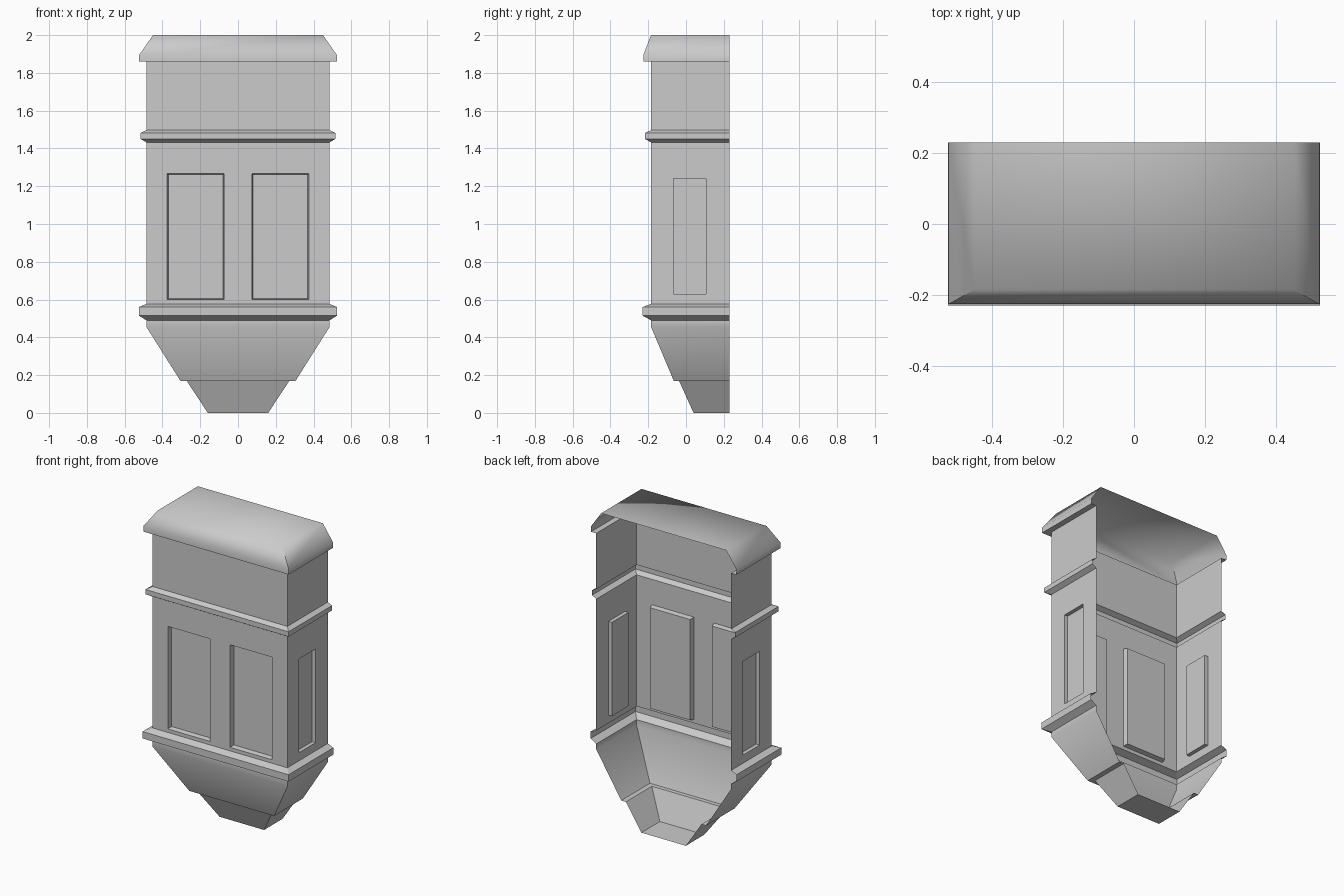
import bpy, bmesh, math
from mathutils import Vector

if "Cube" in bpy.data.objects:
    bpy.data.objects.remove(bpy.data.objects["Cube"])

BACK = 0.23            # open rear plane
W, F = 0.485, -0.185   # wall half width, wall front y


def finish(name, bm, smooth=None):
    bmesh.ops.remove_doubles(bm, verts=bm.verts, dist=1e-5)
    me = bpy.data.meshes.new(name)
    bm.to_mesh(me)
    bm.free()
    ob = bpy.data.objects.new(name, me)
    bpy.context.collection.objects.link(ob)
    if smooth:
        bpy.ops.object.select_all(action='DESELECT')
        ob.select_set(True)
        bpy.context.view_layer.objects.active = ob
        bpy.ops.object.shade_smooth_by_angle(angle=math.radians(smooth))
    return ob


def shell(name, profile, cap=None, smooth=None):
    """Three-sided open-backed sweep; profile = (half width, front y, z)."""
    bm = bmesh.new()
    rings = [[bm.verts.new(p) for p in
              ((-w, BACK, z), (-w, f, z), (w, f, z), (w, BACK, z))]
             for w, f, z in profile]
    for a, b in zip(rings, rings[1:]):
        for i in range(3):
            bm.faces.new((a[i], a[i + 1], b[i + 1], b[i]))
    if cap == 'top':
        bm.faces.new(rings[-1])
    elif cap == 'bottom':
        bm.faces.new(rings[0][::-1])
    return finish(name, bm, smooth)


def panel_wall(bm, origin, u, inward, us, zs, depth, taper):
    """Flat wall split by cuts; odd columns of the middle row are recessed."""
    def pt(a, z, d=0):
        return bm.verts.new(Vector(origin) + Vector(u) * a
                            + Vector((0, 0, z)) + Vector(inward) * d)
    for i in range(len(us) - 1):
        for j in range(len(zs) - 1):
            a, b, c, d = us[i], us[i + 1], zs[j], zs[j + 1]
            outer = [(a, c), (b, c), (b, d), (a, d)]
            if i % 2 == 0 or j != 1:
                bm.faces.new([pt(*p) for p in outer])
                continue
            t = taper
            inner = [(a + t, c + t), (b - t, c + t), (b - t, d - t), (a + t, d - t)]
            bm.faces.new([pt(*p, depth) for p in inner])
            for k in range(4):
                m = (k + 1) % 4
                bm.faces.new((pt(*outer[k]), pt(*outer[m]),
                              pt(*inner[m], depth), pt(*inner[k], depth)))


# stepped tapering base
shell("base_corbel", [(0.16, 0.04, 0), (0.272, -0.037, 0.17), (0.305, -0.065, 0.17),
                      (W, F, 0.455), (W, F, 0.49)], cap='bottom', smooth=35)
# mouldings
shell("lower_moulding", [(W, F, 0.49), (0.525, -0.23, 0.515),
                         (0.525, -0.23, 0.56), (W, F, 0.577)])
shell("upper_moulding", [(W, F, 1.432), (0.515, -0.216, 1.45),
                         (0.515, -0.216, 1.482), (W, F, 1.497)])

# main walls with recessed window panels
bm = bmesh.new()
panel_wall(bm, (0, F, 0), (1, 0, 0), (0, 1, 0),
           (-W, -0.375, -0.073, 0.073, 0.375, W), (0.577, 0.6, 1.267, 1.432), 0.03, 0.006)
for s in (-1, 1):
    ys = (F, -0.065, 0.105, BACK)
    panel_wall(bm, (s * W, 0, 0), (0, s, 0), (-s, 0, 0),
               ys if s > 0 else tuple(-y for y in reversed(ys)),
               (0.577, 0.63, 1.24, 1.432), 0.025, 0.0)
finish("window_walls", bm)

# plain upper walls
shell("upper_walls", [(W, F, 1.497), (W, F, 1.86)])
# eave underside and smooth-shaded roof
shell("eave_underside", [(W, F, 1.86), (0.523, -0.226, 1.86)])
shell("roof", [(0.523, -0.226, 1.86), (0.523, -0.226, 1.895), (0.45, F, 2.0)],
      cap='top', smooth=75)
